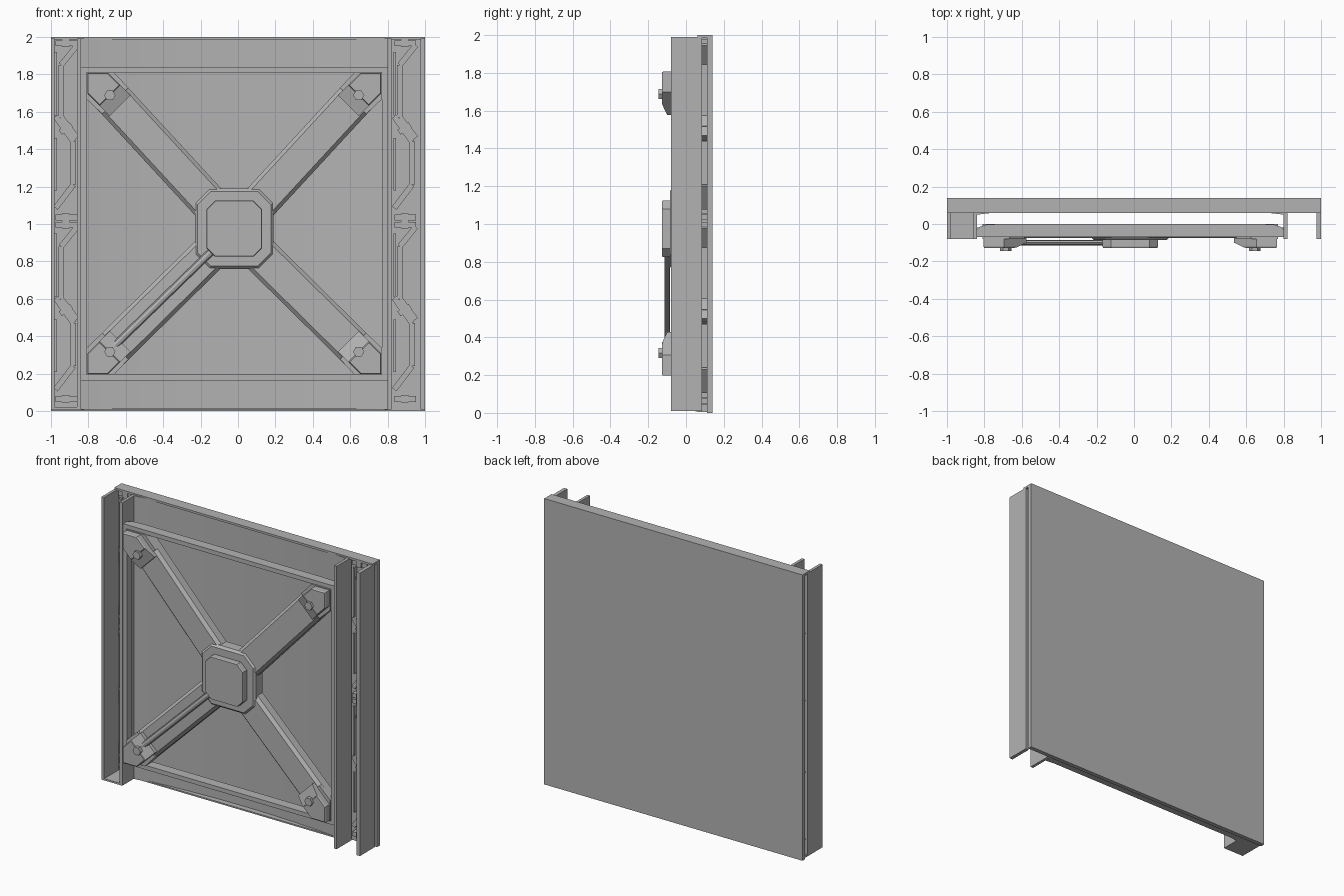
import bpy, bmesh, math
from mathutils import Vector

if "Cube" in bpy.data.objects:
    bpy.data.objects.remove(bpy.data.objects["Cube"])

CX, CZ = -0.02, 0.975   # centre of the cross brace
steel = bpy.data.materials.new("dark_steel")
steel.diffuse_color = (0.45, 0.45, 0.45, 1)
steel.use_nodes = True
steel.node_tree.nodes["Principled BSDF"].inputs["Base Color"].default_value = steel.diffuse_color


def make(name, rings):
    """Loft a list of equal-length point rings into a capped solid."""
    bm = bmesh.new()
    vs = [[bm.verts.new(p) for p in r] for r in rings]
    n = len(vs[0])
    for a, b in zip(vs, vs[1:]):
        for i in range(n):
            bm.faces.new((a[i], a[(i + 1) % n], b[(i + 1) % n], b[i]))
    bm.faces.new(vs[0])
    bm.faces.new(vs[-1])
    bmesh.ops.recalc_face_normals(bm, faces=bm.faces)
    me = bpy.data.meshes.new(name)
    bm.to_mesh(me)
    bm.free()
    me.materials.append(steel)
    ob = bpy.data.objects.new(name, me)
    bpy.context.collection.objects.link(ob)
    return ob


def box(name, x0, x1, y0, y1, z0, z1):
    q = [(x0, y0), (x1, y0), (x1, y1), (x0, y1)]
    return make(name, [[(x, y, z) for x, y in q] for z in (z0, z1)])


def prism(name, pts, levels):
    """xz outline lofted along y; levels are (y, scale about centroid)."""
    cx = sum(p[0] for p in pts) / len(pts)
    cz = sum(p[1] for p in pts) / len(pts)
    return make(name, [[(cx + (x - cx) * s, y, cz + (z - cz) * s) for x, z in pts]
                       for y, s in levels])


def beam(name, p, q, profile):
    """Sweep a (side, y) profile from p to q in the xz plane."""
    p, q = Vector(p), Vector(q)
    d = (q - p).normalized()
    return make(name, [[(e.x - d.y * s, y, e.y + d.x * s) for s, y in profile]
                       for e in (p, q)])


def octagon(cx, cz, rx, rz, c):
    return [(cx + sx * a, cz + sz * b) for sx, sz, a, b in
            ((1, 1, rx, rz - c), (1, 1, rx - c, rz), (-1, 1, rx - c, rz), (-1, 1, rx, rz - c),
             (-1, -1, rx, rz - c), (-1, -1, rx - c, rz), (1, -1, rx - c, rz), (1, -1, rx, rz - c))]


# back plate, top lip and bottom lip
box("back_plate", -1, 1, 0.11, 0.14, 0, 2)
box("top_lip", -1, 1, 0.06, 0.14, 1.985, 2)
box("bottom_lip", -0.84, 0.80, 0.06, 0.12, 0.006, 0.016)

# concave inner sheet
arc = []
for i in range(17):
    t = -1 + i / 8
    arc.append((CX + 0.82 * t, 0.05 + 0.05 * (1 - t * t)))
outline = arc + [(0.80, 0.12), (-0.84, 0.12)]
make("curved_sheet", [[(x, y, z) for x, y in outline] for z in (0.008, 1.99)])

# vertical fins and the closed foot of the left channel
for name, x0, x1 in (("left_outer_fin", -1, -0.98), ("left_inner_fin", -0.86, -0.84),
                     ("right_inner_fin", 0.80, 0.82), ("right_outer_fin", 0.975, 1)):
    box(name, x0, x1, -0.08, 0.085, 0.01, 1.99)
box("left_channel_foot", -1, -0.84, -0.08, 0.11, 0.01, 0.022)

# rectangular frame: cross bars with rounded rear ends, and side bars
bar = [(-0.84, -0.07), (0.80, -0.07), (0.80, -0.03), (0.785, -0.015), (0.75, -0.004),
       (0.68, 0), (-0.72, 0), (-0.79, -0.004), (-0.825, -0.015), (-0.84, -0.03)]
for name, z0, z1 in (("bottom_bar", 0.165, 0.195), ("top_bar", 1.81, 1.84)):
    make(name, [[(x, y, z) for x, y in bar] for z in (z0, z1)])
box("left_side_bar", -0.84, -0.81, -0.07, -0.02, 0.195, 1.81)
box("right_side_bar", 0.77, 0.80, -0.07, -0.02, 0.195, 1.81)

# four braces with ramped corner mounts and hex bolts
profile = [(-0.1, 0), (-0.1, -0.055), (-0.08, -0.075), (0.08, -0.075), (0.1, -0.055), (0.1, 0)]
for sx in (-1, 1):
    for sz in (-1, 1):
        bx, bz = CX + sx * 0.665, 1.0025 + sz * 0.685

        def at(pts):
            return [(bx + sx * u, bz + sz * v) for u, v in pts]

        beam("brace", (bx, bz), (CX + sx * 0.1, CZ + sz * 0.1), profile)
        corner = [(0.125, 0.125), (-0.02, 0.125), (-0.1, 0.04), (0.04, -0.1), (0.125, -0.02)]
        prism("corner_base", at(corner), [(0, 1), (-0.08, 1)])
        block = [(0.12, 0.12), (0.01, 0.12), (-0.055, 0.055), (0.055, -0.055), (0.12, 0.01)]
        prism("corner_mount", at(block), [(-0.07, 1), (-0.12, 1), (-0.128, 0.94)])
        ramp = [(-0.06, -0.128), (-0.06, -0.07), (0.02, -0.07), (0.02, -0.095)]
        # ramp descends from the mount towards the hub
        rings = []
        for side in (-0.055, 0.055):
            rings.append([(bx + sx * (-o + side), y, bz + sz * (-o - side))
                          for o, y in ((0, -0.126), (0, -0.07), (0.055, -0.07), (0.055, -0.1))])
        make("mount_ramp", rings)
        hexa = [(bx + 0.03 * math.cos(k * math.pi / 3), bz + 0.03 * math.sin(k * math.pi / 3))
                for k in range(6)]
        prism("hex_bolt", hexa, [(-0.1, 1), (-0.145, 1)])

# stepped octagonal hub
prism("hub_base", octagon(CX, CZ, 0.21, 0.215, 0.075),
      [(0, 1), (-0.07, 1), (-0.086, 0.93)])
prism("hub_cover", octagon(CX, CZ, 0.148, 0.15, 0.045),
      [(-0.08, 1), (-0.12, 1), (-0.128, 0.98)])

# conduit rod on the lower left brace
rod = [(0.02 * math.cos(k * math.pi / 4), -0.1 + 0.015 * math.sin(k * math.pi / 4))
       for k in range(8)]
beam("conduit_rod", (-0.67, 0.34), (-0.13, 0.865), rod)

# lattice inside both side channels, two repeats each
strut = [(-0.015, 0.078), (0.015, 0.078), (0.015, 0.112), (-0.015, 0.112)]
paths = [
    [(-0.86, 1.955), (-0.945, 1.85), (-0.945, 1.57), (-0.86, 1.46)],
    [(-0.975, 1.575), (-0.88, 1.44), (-0.88, 1.21), (-0.975, 1.085)],
]
for dx in (0, 1.81):
    for dz in (0, -0.97):
        for path in paths:
            for a, b in zip(path, path[1:]):
                beam("lattice_strut", (a[0] + dx, a[1] + dz), (b[0] + dx, b[1] + dz), strut)
        for z in (1.965, 1.035):
            box("lattice_joint", -0.975 + dx, -0.86 + dx, 0.07, 0.11, z + dz - 0.015, z + dz + 0.015)
            box("joint_collar", -0.94 + dx, -0.90 + dx, 0.062, 0.11, z + dz - 0.02, z + dz + 0.02)
        box("lattice_rail", -0.98 + dx, -0.967 + dx, 0.085, 0.11, 1.18 + dz, 1.46 + dz)
        box("lattice_rail", -0.98 + dx, -0.967 + dx, 0.085, 0.11, 1.58 + dz, 1.92 + dz)
        beam("lattice_web", (-0.95 + dx, 1.49 + dz), (-0.89 + dx, 1.53 + dz), strut)
